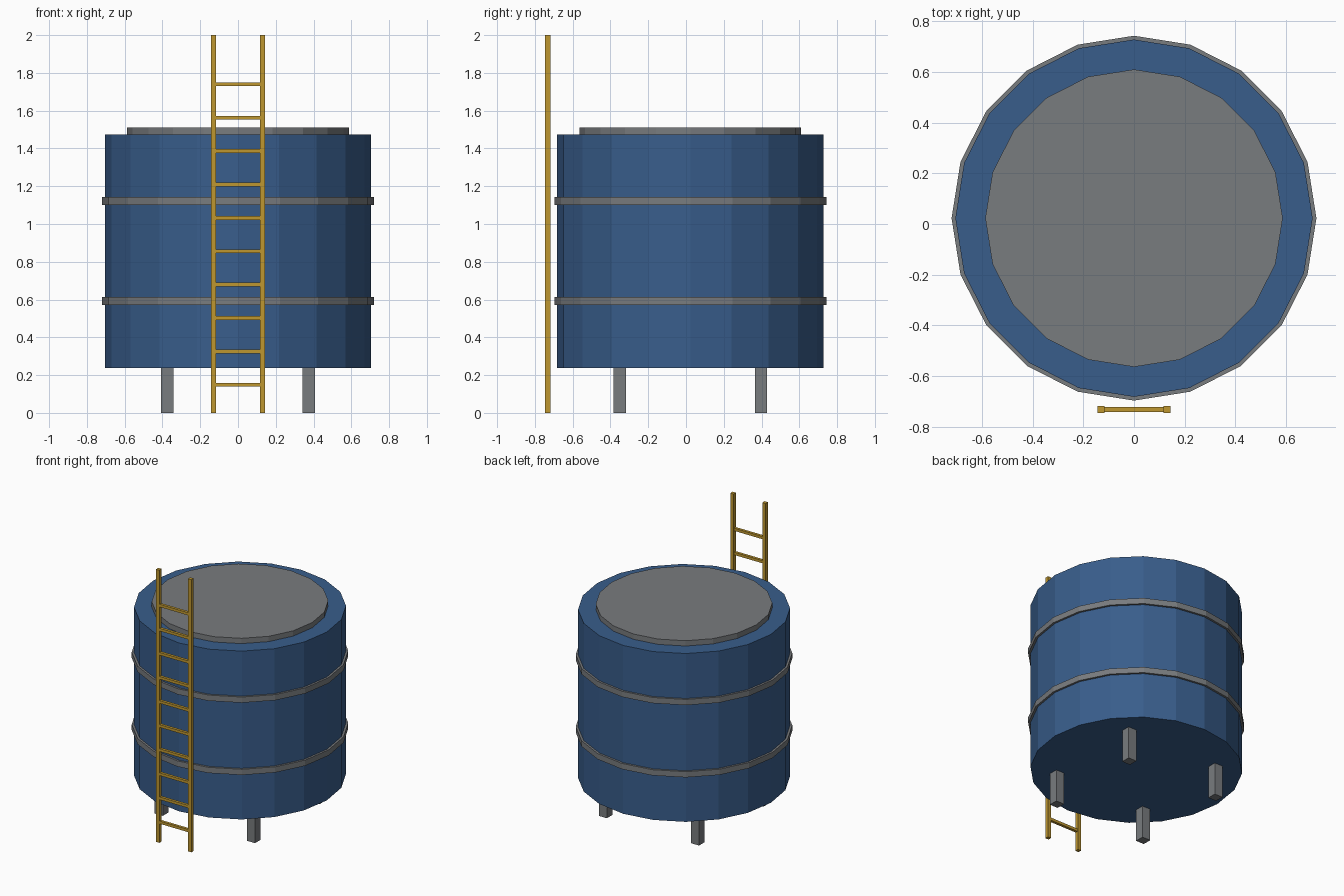
import bpy
from mathutils import Vector

default = bpy.data.objects.get("Cube")
if default:
    bpy.data.objects.remove(default, do_unlink=True)

TANK_Y = 0.023      # tank axis, set back to leave room for the ladder
LADDER_Y = -0.732


def material(name, rgb):
    mat = bpy.data.materials.new(name)
    mat.use_nodes = True
    mat.diffuse_color = (*rgb, 1)
    mat.node_tree.nodes["Principled BSDF"].inputs["Base Color"].default_value = (*rgb, 1)
    return mat


BLUE = material("blue paint", (0.04, 0.11, 0.26))
GREY = material("grey steel", (0.19, 0.20, 0.21))
YELLOW = material("yellow paint", (0.52, 0.31, 0.03))


def drum(name, radius, bottom, top, mat):
    """Upright 20-sided cylinder on the tank axis."""
    bpy.ops.mesh.primitive_cylinder_add(
        vertices=20, radius=radius, depth=top - bottom,
        location=(0, TANK_Y, (bottom + top) / 2))
    obj = bpy.context.object
    obj.name = name
    obj.data.materials.append(mat)
    return obj


def box(name, center, size, mat):
    bpy.ops.mesh.primitive_cube_add(size=1, location=center)
    obj = bpy.context.object
    obj.name = name
    obj.scale = Vector(size)
    obj.data.materials.append(mat)
    return obj


# Tank body, lid and the two hoops
drum("tank_body", 0.705, 0.238, 1.473, BLUE)
drum("tank_lid", 0.587, 1.46, 1.512, GREY)
for label, z in (("lower", 0.592), ("upper", 1.122)):
    drum(label + "_hoop", 0.72, z - 0.021, z + 0.021, GREY)

# Four square legs
for depth, sy in (("front", -1), ("back", 1)):
    for side, sx in (("right", -1), ("left", 1)):
        box(f"{depth}_{side}_leg", (sx * 0.374, TANK_Y + sy * 0.374, 0.122),
            (0.066, 0.066, 0.244), GREY)

# Ladder rails and rungs
for side, sx in (("right", -1), ("left", 1)):
    box(side + "_ladder_rail", (sx * 0.13, LADDER_Y, 1),
        (0.027, 0.027, 2), YELLOW)
for i in range(10):
    box(f"ladder_rung_{i + 1}", (0, LADDER_Y, 0.149 + i * 0.1767),
        (0.25, 0.02, 0.02), YELLOW)
